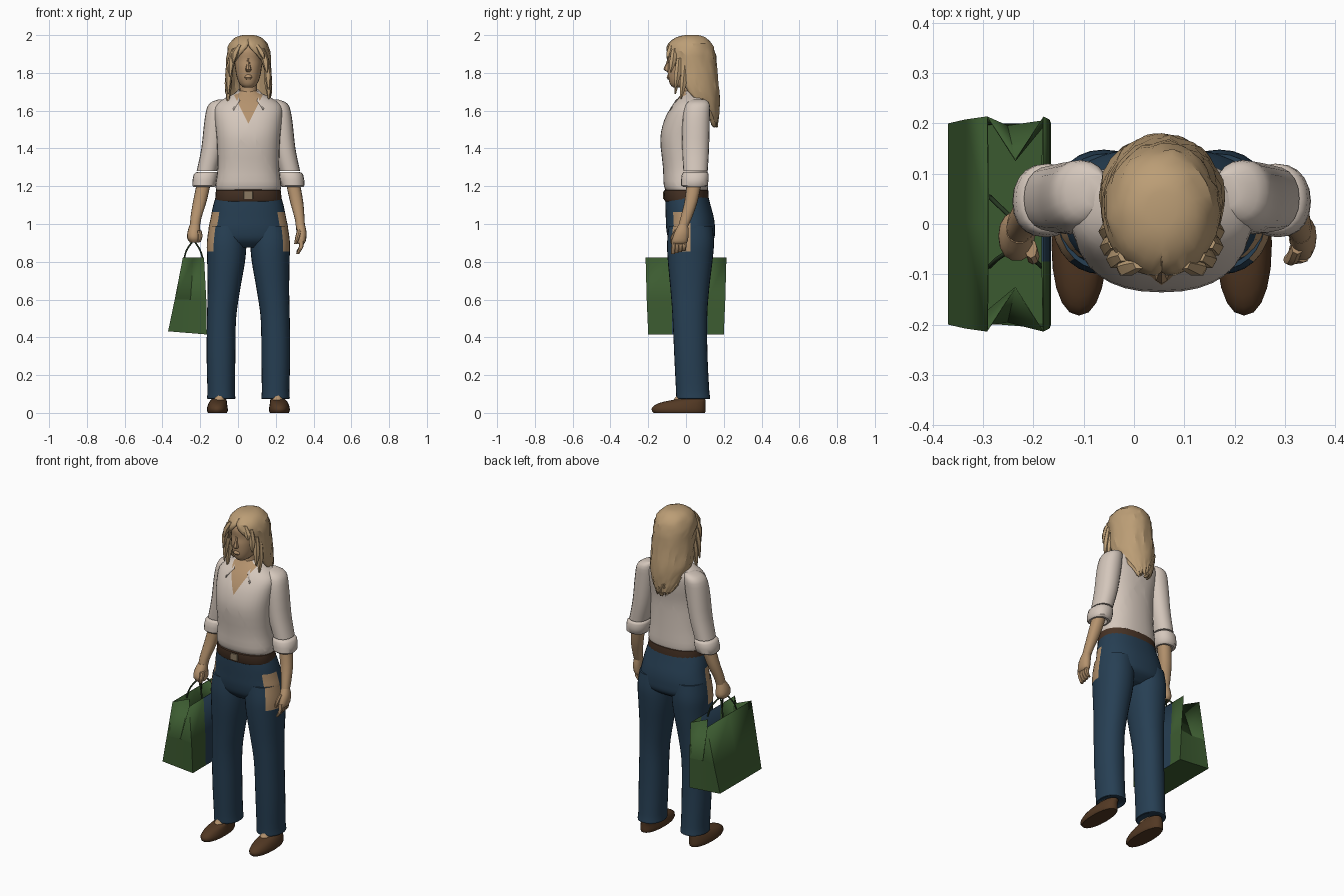
import bpy, bmesh, math, random
from mathutils import Vector

random.seed(4)
CX = 0.055  # body centre line


def mat(name, rgb):
    m = bpy.data.materials.new(name)
    m.diffuse_color = (*rgb, 1)
    return m


HAIR = mat("blonde hair", (0.50, 0.34, 0.18))
SKIN = mat("tan skin", (0.46, 0.29, 0.155))
SHIRT = mat("off white cotton", (0.66, 0.57, 0.50))
DENIM = mat("blue denim", (0.020, 0.050, 0.088))
LEATHER = mat("brown leather", (0.085, 0.040, 0.017))
BELT = mat("dark brown belt", (0.062, 0.032, 0.018))
GREEN = mat("green paper", (0.045, 0.105, 0.030))
CORD = mat("dark green cord", (0.020, 0.040, 0.016))
METAL = mat("dull brass", (0.25, 0.19, 0.12))


def finish(name, bm, m, angle=40):
    me = bpy.data.meshes.new(name)
    bm.to_mesh(me)
    bm.free()
    me.materials.append(m)
    ob = bpy.data.objects.new(name, me)
    bpy.context.collection.objects.link(ob)
    bpy.ops.object.select_all(action='DESELECT')
    ob.select_set(True)
    bpy.context.view_layer.objects.active = ob
    bpy.ops.object.shade_smooth_by_angle(angle=math.radians(angle))
    return ob


def spline(rings, steps):
    """Catmull-Rom through a list of equal-length tuples."""
    out = []
    for i in range(len(rings) - 1):
        p = [Vector(rings[max(0, min(len(rings) - 1, i + k))]) for k in (-1, 0, 1, 2)]
        for s in range(steps):
            t = s / steps
            out.append(0.5 * (2 * p[1] + (p[2] - p[0]) * t
                              + (2 * p[0] - 5 * p[1] + 4 * p[2] - p[3]) * t * t
                              + (3 * p[1] - p[0] - 3 * p[2] + p[3]) * t ** 3))
    return out + [Vector(rings[-1])]


def loft(name, rings, m, n=24, steps=3, e=2.2, cuts=(), angle=40):
    """Skin horizontal rings given as (centre x, front y, back y, z, half width)."""
    bm = bmesh.new()
    rows = []
    for cx, y0, y1, z, rx in spline(rings, steps):
        row = []
        for i in range(n):
            t = 2 * math.pi * i / n
            c, s = math.cos(t), math.sin(t)
            row.append(bm.verts.new((cx + rx * math.copysign(abs(c) ** (2 / e), c),
                                     (y0 + y1) / 2 + (y1 - y0) / 2 * math.copysign(abs(s) ** (2 / e), s), z)))
        rows.append(row)
    for a, b in zip(rows, rows[1:]):
        for i in range(n):
            j = (i + 1) % n
            bm.faces.new((a[i], a[j], b[j], b[i]))
    bm.faces.new(rows[0])
    bm.faces.new(rows[-1])
    for co, no in cuts:
        bmesh.ops.bisect_plane(bm, geom=bm.verts[:] + bm.edges[:] + bm.faces[:], plane_co=co, plane_no=no)
    bmesh.ops.recalc_face_normals(bm, faces=bm.faces[:])
    return finish(name, bm, m, angle)


def paint(ob, m, rule):
    ob.data.materials.append(m)
    for f in ob.data.polygons:
        if rule(f.center, f.normal):
            f.material_index = len(ob.data.materials) - 1


def side(rings, s):
    return [((2 * CX - r[0]) if s < 0 else r[0], *r[1:]) for r in rings]


# shirt body, with the open neck cut in as a skin coloured V
V = (CX, 0, 1.53)
shirt = loft("shirt_body", [
    (CX, -.095, .112, 1.165, .163), (CX, -.117, .117, 1.2, .174), (CX, -.122, .114, 1.3, .163),
    (CX, -.136, .113, 1.45, .168), (CX, -.115, .125, 1.55, .178), (CX, -.078, .128, 1.62, .178),
    (CX, -.048, .122, 1.66, .135), (CX, -.022, .105, 1.69, .075), (CX, -.01, .09, 1.705, .052)],
    SHIRT, n=32, e=2.3, cuts=[(V, (1, 0, -.5)), (V, (1, 0, .5))])
paint(shirt, SKIN, lambda c, n: c.y < 0 and abs(c.x - CX) < .5 * (c.z - 1.53))

# belt and buckle
loft("belt", [(CX, -.110, .119, 1.12, .173), (CX, -.117, .121, 1.13, .176), (CX, -.116, .118, 1.178, .172),
              (CX, -.105, .11, 1.184, .16)], BELT, n=32, steps=1, e=2.3)
loft("belt_buckle", [(CX, -.122, -.11, 1.133, .025), (CX, -.122, -.11, 1.172, .025)], METAL, n=8, steps=1, e=6)


# trousers, with the skin coloured marks beside the hands
def hand_mark(c, n):
    return abs(n.x) > .6 and abs(c.x - CX) > .15 and -.075 < c.y < .025 and .86 < c.z < 1.06


hips = loft("trouser_hips", [
    (CX, -.108, .113, 1.165, .166), (CX, -.109, .13, 1.1, .186), (CX, -.107, .148, 1.03, .2),
    (CX, -.104, .153, .97, .211), (CX, -.09, .145, .915, .2), (CX, -.05, .09, .875, .13)],
    DENIM, n=36, steps=4, e=2.3)
paint(hips, SKIN, hand_mark)
for s, word in ((1, "left"), (-1, "right")):
    leg = loft(word + "_trouser_leg", side([
        (.165, -.092, .14, .99, .098), (.17, -.1, .148, .9, .105), (.173, -.096, .14, .8, .1),
        (.185, -.082, .122, .65, .086), (.197, -.071, .112, .5, .077), (.2, -.062, .114, .3, .076),
        (.199, -.053, .123, .12, .073), (.199, -.05, .127, .075, .074), (.199, -.03, .1, .08, .055)], s),
        DENIM, n=28, steps=4)
    paint(leg, SKIN, hand_mark)
    # feet
    loft(word + "_shoe", side([
        (.219, -.172, .1, 0, .05), (.219, -.181, .104, .012, .055), (.219, -.178, .104, .03, .054),
        (.217, -.145, .104, .052, .048), (.212, -.075, .104, .068, .042), (.21, -.04, .1, .074, .036)], s),
        LEATHER, n=20, steps=2)
    loft(word + "_foot", side([(.213, -.09, .07, .05, .03), (.207, -.055, .07, .085, .036),
                               (.205, -.04, .07, .13, .036)], s), SKIN, n=14)
    # sleeves with a rolled cuff
    loft(word + "_sleeve", side([
        (.185, .035, .1, 1.66, .025), (.212, .0, .125, 1.635, .052), (.224, -.018, .126, 1.56, .062),
        (.246, -.02, .122, 1.4, .058), (.275, -.014, .115, 1.28, .054)], s), SHIRT, n=20)
    loft(word + "_cuff", side([
        (.276, -.01, .11, 1.275, .05), (.281, -.022, .12, 1.262, .064), (.289, -.026, .115, 1.205, .063),
        (.29, .0, .09, 1.195, .045), (.289, .01, .08, 1.22, .036)], s), SHIRT, n=20, steps=2)
    loft(word + "_forearm", side([
        (.288, .005, .085, 1.23, .037), (.31, -.008, .062, 1.12, .035), (.326, -.03, .03, 1.03, .026),
        (.33, -.04, .012, .99, .024)] if s > 0 else [
        (.288, .005, .085, 1.23, .037), (.312, -.008, .062, 1.12, .036), (.333, -.03, .03, 1.03, .029),
        (.338, -.04, .015, .98, .026)], s), SKIN, n=16)
    # collar flaps
    inner = [(0, .095, 1.722), (.05, .06, 1.715), (.06, 0, 1.692), (.048, -.055, 1.657)]
    outer = [(0, .134, 1.675), (.085, .085, 1.68), (.098, -.002, 1.662), (.08, -.085, 1.605)]
    bm = bmesh.new()
    rows = [[bm.verts.new((CX + s * x, y, z)) for x, y, z in e] for e in (inner, outer)]
    for i in range(3):
        bm.faces.new((rows[0][i], rows[0][i + 1], rows[1][i + 1], rows[1][i]))
    bmesh.ops.recalc_face_normals(bm, faces=bm.faces[:])
    finish(word + "_collar", bm, SHIRT).modifiers.new("thickness", 'SOLIDIFY').thickness = .008

# relaxed hand: palm, four fingers, thumb
loft("left_palm", [(.33, -.038, .01, 1.0, .023), (.336, -.062, .015, .955, .027),
                   (.335, -.075, .01, .91, .024), (.332, -.07, 0, .895, .016)], SKIN, n=14)
for i in range(4):
    y = -.064 + .019 * i
    loft("left_finger", [(.336, y - .012, y + .012, .92, .013), (.334, y - .014, y + .009, .88, .012),
                         (.316, y - .016, y + .005, .842 + .005 * i, .008)], SKIN, n=8)
loft("left_thumb", [(.325, -.06, -.03, .97, .012), (.315, -.082, -.052, .93, .012),
                    (.305, -.08, -.062, .895, .008)], SKIN, n=8)
# gripping hand: fist and thumb
loft("right_fist", [(-.228, -.038, .015, 1.0, .026), (-.233, -.066, .022, .96, .034),
                    (-.233, -.074, .025, .925, .036), (-.23, -.06, .012, .902, .025)], SKIN, n=14)
loft("right_thumb", [(-.205, -.068, -.03, .965, .012), (-.2, -.08, -.05, .935, .012),
                     (-.205, -.078, -.055, .905, .008)], SKIN, n=8)

# neck, head and nose
loft("neck", [(CX, -.03, .1, 1.64, .06), (CX, -.015, .085, 1.7, .047), (CX, -.02, .085, 1.78, .047)], SKIN, n=16)
loft("head", [(CX, -.066, -.01, 1.722, .022), (CX, -.083, .04, 1.738, .044), (CX, -.094, .08, 1.775, .061),
              (CX, -.098, .11, 1.83, .071), (CX, -.094, .125, 1.87, .076), (CX, -.097, .13, 1.92, .077),
              (CX, -.07, .11, 1.97, .058)], SKIN, n=24)
loft("nose", [(CX, -.1, -.07, 1.806, .012), (CX, -.119, -.07, 1.818, .016), (CX, -.108, -.07, 1.845, .010),
              (CX, -.098, -.07, 1.875, .007)], SKIN, n=8, steps=2)
loft("lips", [(CX, -.097, -.07, 1.765, .012), (CX, -.103, -.07, 1.775, .022), (CX, -.101, -.07, 1.786, .018),
              (CX, -.096, -.07, 1.792, .008)], SKIN, n=10, steps=1)

# hair shell: rings open at the face (z, half width, centre y, depth, half angle)
hair_rings = spline([
    (2.0, .03, .03, .035, 180), (1.988, .068, .025, .078, 180), (1.955, .1, .022, .117, 180),
    (1.915, .113, .024, .13, 166), (1.86, .117, .03, .131, 138), (1.78, .121, .042, .126, 124),
    (1.7, .123, .058, .118, 114), (1.63, .108, .078, .1, 88), (1.565, .085, .088, .085, 62),
    (1.525, .06, .092, .075, 48)], 2)
bm, rows, COLS = bmesh.new(), [], 30
for k, (z, rx, cy, ry, a) in enumerate(hair_rings):
    row = []
    for i in range(COLS + 1):
        t = math.radians(a) * (2 * i / COLS - 1)
        j = 1 if i in (0, COLS) or k < 2 else 1 + random.uniform(-.035, .03)
        dz = random.uniform(-.015, .02) if k == len(hair_rings) - 1 else 0
        row.append(bm.verts.new((CX + rx * j * math.sin(t), cy + ry * j * math.cos(t), z + dz)))
    rows.append(row)
for a, b in zip(rows, rows[1:]):
    for i in range(COLS):
        bm.faces.new((a[i], a[i + 1], b[i + 1], b[i]))
bm.faces.new(rows[0][COLS - 1::-1])
bmesh.ops.remove_doubles(bm, verts=bm.verts[:], dist=1e-4)
hair = finish("hair", bm, HAIR, 25)
shell = hair.modifiers.new("thickness", 'SOLIDIFY')
shell.thickness, shell.offset = .014, -1

# loose locks framing the face
for s in (1, -1):
    for x, y, top, bottom, out in ((.045, -.085, 1.95, 1.865, .035), (.075, -.07, 1.93, 1.79, .022),
                                   (.095, -.045, 1.88, 1.7, .012), (.1, -.015, 1.84, 1.65, .008)):
        mid = (top + bottom) / 2
        loft("hair_lock", side([
            (CX + x, y - .005, y + .02, top, .012), (CX + x + out * .7, y - .02, y + .02, mid, .02),
            (CX + x + out, y - .015, y - .008, bottom + s * .012, .004)], s), HAIR, n=6, steps=2, angle=25)

# paper bag: outline rings with folded ends and a split inner wall
bm, rows = bmesh.new(), []
for x0, x1, y, fold, z0, z1 in ((-.37, -.165, .2, 0, .432, .415), (-.335, -.168, .208, .012, .6, .6),
                                (-.292, -.18, .214, .085, .822, .822)):
    xm, zm = (x0 + x1) / 2, (z0 + z1) / 2
    outline = [(x0, y, z0), (x0, 0, z0), (x0, -y, z0), (xm, fold - y, zm), (x1, -y, z1),
               (x1, -.075, z1), (x1, .115, z1), (x1, y, z1), (xm, y - fold, zm)]
    rows.append([bm.verts.new(p) for p in outline])
for a, b in zip(rows, rows[1:]):
    for i in range(9):
        j = (i + 1) % 9
        bm.faces.new((a[i], a[j], b[j], b[i]))
bm.faces.new(rows[0][::-1])
bag = finish("shopping_bag", bm, GREEN, 20)
paint(bag, DENIM, lambda c, n: n.x > .8 and -.07 < c.y < .11)
sheet = bag.modifiers.new("thickness", 'SOLIDIFY')
sheet.thickness, sheet.offset = .004, -1

# bag handles looping into the fist
for x in (-.288, -.184):
    cu = bpy.data.curves.new("bag_handle", 'CURVE')
    cu.dimensions, cu.bevel_depth, cu.bevel_resolution = '3D', .0045, 1
    pts = spline([(x, -.085, .8), (x * .7 - .071, -.07, .86), (-.235, -.04, .915), (-.235, 0, .915),
                  (x * .7 - .071, .04, .86), (x, .055, .8)], 4)
    sp = cu.splines.new('POLY')
    sp.points.add(len(pts) - 1)
    for p, co in zip(sp.points, pts):
        p.co = (*co, 1)
    cu.materials.append(CORD)
    bpy.context.collection.objects.link(bpy.data.objects.new("bag_handle", cu))
